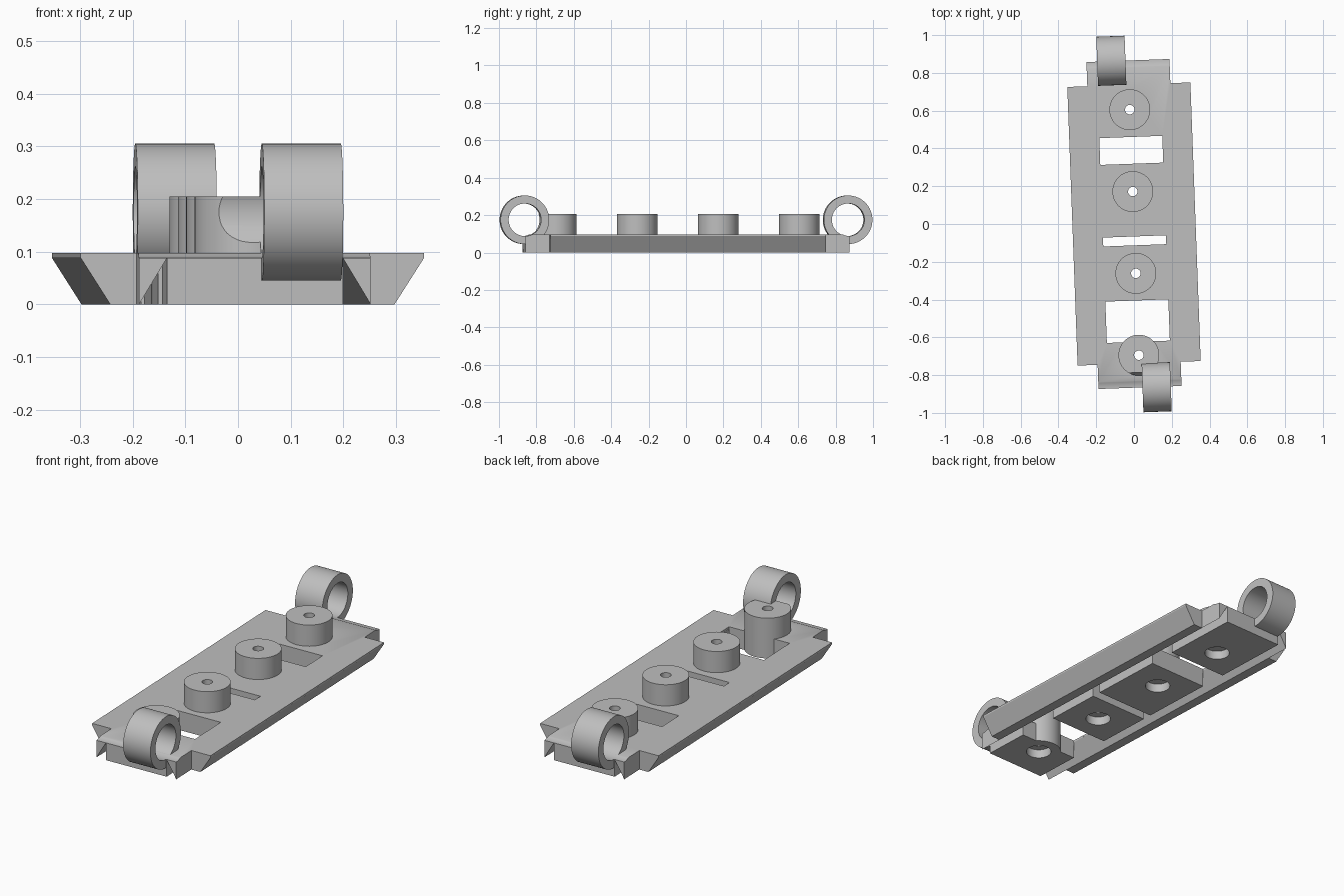
import bpy, bmesh, math
from mathutils import Matrix

if "Cube" in bpy.data.objects:
    bpy.data.objects.remove(bpy.data.objects["Cube"])

TURN = math.radians(2.12)            # whole part is turned slightly about z
PEG_Y = (-0.695, -0.2615, 0.172, 0.6055)
HOLES = ((0.319, 0.461), (-0.113, -0.066), (-0.624, -0.405))
RING_Y, RING_Z, RING_R, BORE_R = 0.868, 0.175, 0.13, 0.087
END = 0.866

grey = bpy.data.materials.new("plain grey")
grey.diffuse_color = (0.52, 0.52, 0.52, 1)
grey.use_nodes = True
grey.node_tree.nodes["Principled BSDF"].inputs["Base Color"].default_value = grey.diffuse_color


def make(name, bm):
    bmesh.ops.recalc_face_normals(bm, faces=bm.faces)
    mesh = bpy.data.meshes.new(name)
    bm.to_mesh(mesh)
    bm.free()
    mesh.materials.append(grey)
    obj = bpy.data.objects.new(name, mesh)
    bpy.context.collection.objects.link(obj)
    return obj


def box(name, x0, x1, y0, y1, z0, z1):
    bm = bmesh.new()
    bmesh.ops.create_cube(bm, size=1)
    for v in bm.verts:
        v.co = ((x0 + x1) / 2 + v.co.x * (x1 - x0),
                (y0 + y1) / 2 + v.co.y * (y1 - y0),
                (z0 + z1) / 2 + v.co.z * (z1 - z0))
    return make(name, bm)


def lathe(name, profile, matrix, n=64):
    """Closed (radius, height) profile spun round z, then placed."""
    bm = bmesh.new()
    rows = [[bm.verts.new((r * math.cos(2 * math.pi * i / n),
                           r * math.sin(2 * math.pi * i / n), h))
             for i in range(n)] for r, h in profile]
    for j, a in enumerate(rows):
        b = rows[(j + 1) % len(rows)]
        for i in range(n):
            k = (i + 1) % n
            bm.faces.new((a[i], a[k], b[k], b[i]))
    bm.transform(matrix)
    return make(name, bm)


def rod(name, r, length, matrix, n=64):
    bm = bmesh.new()
    bmesh.ops.create_cone(bm, cap_ends=True, segments=n, radius1=r,
                          radius2=r, depth=length, matrix=matrix)
    return make(name, bm)


def cut(obj, cutters):
    for c in cutters:
        mod = obj.modifiers.new("cut", 'BOOLEAN')
        mod.operation = 'DIFFERENCE'
        mod.solver = 'EXACT'
        mod.object = c
        bpy.context.view_layer.objects.active = obj
        bpy.ops.object.modifier_apply(modifier=mod.name)


ALONG_X = Matrix.Rotation(math.pi / 2, 4, 'Y')

# Base: top skin, central block and two sloped rails in one cross-section
half = [(0.326, 0.097), (0.326, 0.088), (0.27, 0), (0.22, 0),
        (0.167, 0.088), (0.167, 0)]
section = half + [(-x, z) for x, z in reversed(half)]
bm = bmesh.new()
face = bm.faces.new([bm.verts.new((x, -END, z)) for x, z in section])
ext = bmesh.ops.extrude_face_region(bm, geom=[face])
for v in ext["geom"]:
    if isinstance(v, bmesh.types.BMVert):
        v.co.y = END
base = make("base", bm)

# Cutters: corner notches, windows, peg seats and hinge bores
notches = [box("notch_cutter", min(s * 0.22, s * 0.4), max(s * 0.22, s * 0.4),
               min(t * 0.738, t), max(t * 0.738, t), -0.1, 0.2)
           for s in (-1, 1) for t in (-1, 1)]
windows = [box("window_cutter", -0.1668, 0.1668, a, b, -0.1, 0.2)
           for a, b in HOLES]
# windows run through the block, so trim its side walls there as well
windows += [box("block_cutter", -0.1672, 0.1672, a, b, -0.1, 0.0875)
            for a, b in HOLES]
seats = [rod("seat_cutter", 0.1079, 0.5, Matrix.Translation((0, y, 0.05)))
         for y in PEG_Y]
bores = [rod("bore_cutter", BORE_R, 1.0,
             Matrix.Translation((0, s * RING_Y, RING_Z)) @ ALONG_X)
         for s in (-1, 1)]
cut(base, notches + windows + seats + bores)

# Pegs: hollow studs with a wider recess underneath
profile = [(0.108, 0), (0.108, 0.205), (0.025, 0.205),
           (0.025, 0.045), (0.06, 0.045), (0.06, 0)]
pegs = [lathe("peg", profile, Matrix.Translation((0, y, 0))) for y in PEG_Y]
cut(pegs[0], bores[:1])

# Hinge rings at opposite corners
rings = []
for s in (-1, 1):
    tube = [(RING_R, -0.075), (RING_R, 0.075), (BORE_R, 0.075), (BORE_R, -0.075)]
    place = Matrix.Translation((-s * 0.088, s * RING_Y, RING_Z)) @ ALONG_X
    rings.append(lathe("hinge_ring", tube, place))

for c in notches + windows + seats + bores:
    bpy.data.objects.remove(c)

# Turn everything and shade
for obj in [base] + pegs + rings:
    obj.data.transform(Matrix.Rotation(TURN, 4, 'Z'))
    bpy.ops.object.select_all(action='DESELECT')
    obj.select_set(True)
    bpy.context.view_layer.objects.active = obj
    bpy.ops.object.shade_smooth_by_angle(angle=math.radians(30))
